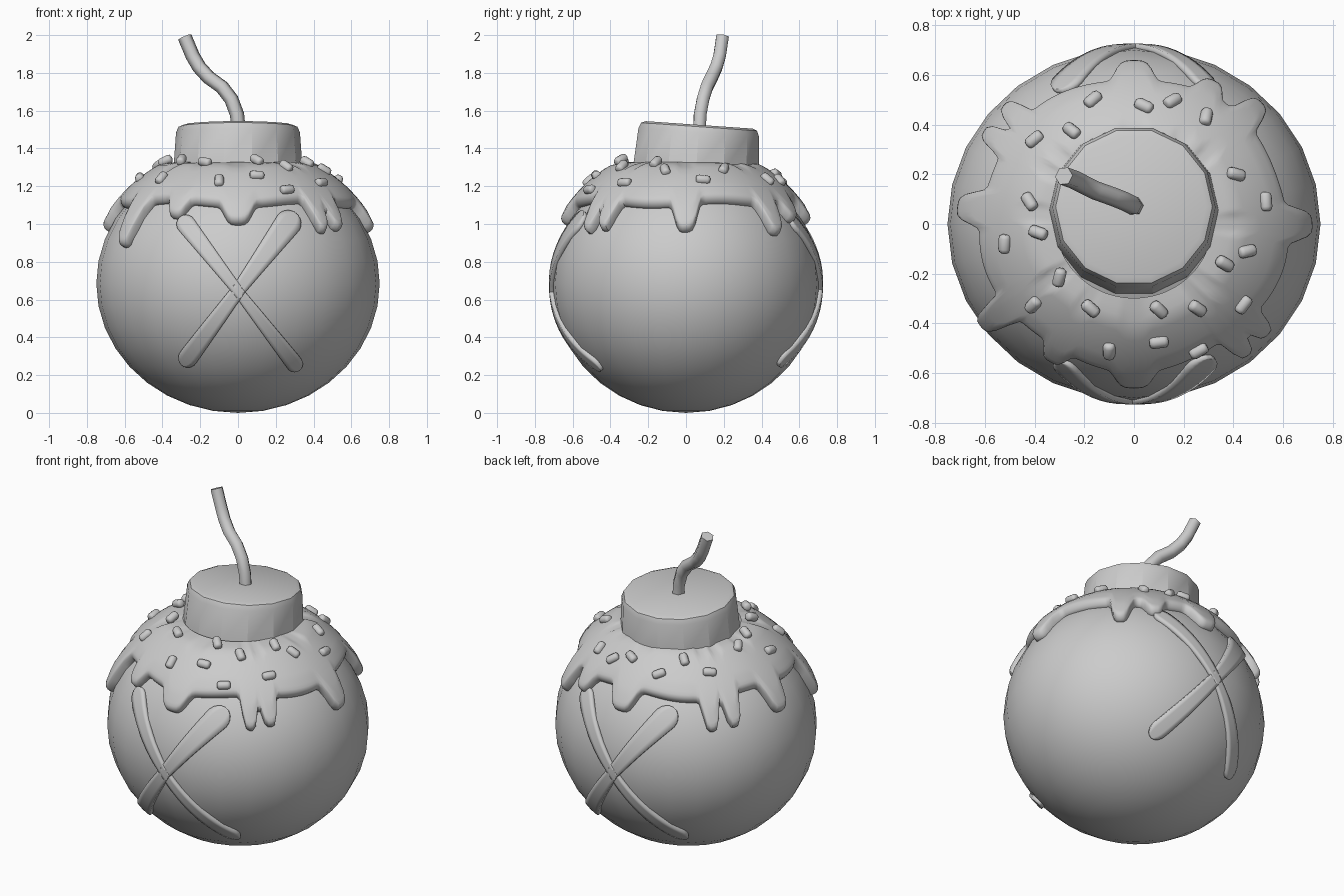
import bpy, bmesh
from math import sin, cos, pi, radians, sqrt, acos, exp
from mathutils import Vector, Matrix

if "Cube" in bpy.data.objects:
    bpy.data.objects.remove(bpy.data.objects["Cube"])

C = Vector((0, 0, 0.685))            # body centre
R = Vector((0.75, 0.71, 0.685))      # body radii


def surface(phi, az, off=0.0):
    """Point on the body at polar angle phi and azimuth az, pushed out by off."""
    n = Vector((sin(phi) * cos(az), sin(phi) * sin(az), cos(phi)))
    p = Vector([n[i] * R[i] for i in range(3)])
    nrm = Vector([n[i] / R[i] for i in range(3)]).normalized()
    return C + p + nrm * off


def grid_object(name, rows, closed=False, caps=False, angle=40):
    """Mesh made of rows of points, optionally closed around and capped."""
    bm = bmesh.new()
    vs = [[bm.verts.new(p) for p in row] for row in rows]
    n = len(rows[0])
    for a, b in zip(vs, vs[1:]):
        for j in range(n if closed else n - 1):
            k = (j + 1) % n
            bm.faces.new((a[j], a[k], b[k], b[j]))
    if caps:
        bm.faces.new(vs[0])
        bm.faces.new(vs[-1])
    bmesh.ops.recalc_face_normals(bm, faces=bm.faces)
    me = bpy.data.meshes.new(name)
    bm.to_mesh(me)
    bm.free()
    ob = bpy.data.objects.new(name, me)
    bpy.context.collection.objects.link(ob)
    smooth(ob, angle)
    return ob


def smooth(ob, angle):
    bpy.ops.object.select_all(action='DESELECT')
    bpy.context.view_layer.objects.active = ob
    ob.select_set(True)
    bpy.ops.object.shade_smooth_by_angle(angle=radians(angle))


def lathe_rows(profile, sides):
    return [[Vector((r * cos(2 * pi * j / sides), r * sin(2 * pi * j / sides), z))
             for j in range(sides)] for r, z in profile]


# Round body
bpy.ops.mesh.primitive_uv_sphere_add(segments=28, ring_count=18, radius=1, location=C)
body = bpy.context.object
body.name = "body"
body.scale = R
smooth(body, 60)

# Icing with drips: (azimuth, depth, half width) in degrees
DRIPS = [(0, .14, 6), (-41, .14, 4.2), (-50.5, .16, 4), (-90, .09, 7), (-120, .08, 5),
         (-145, .22, 5), (45, .15, 5), (62, .08, 5), (90, .11, 7), (136, .15, 4.2),
         (147, .15, 4.2), (174, .14, 6)]


def edge_phi(deg):
    z = 1.095 + 0.012 * sin(radians(deg * 5))
    for a, depth, w in DRIPS:
        d = (deg - a + 180) % 360 - 180
        z -= depth * exp(-(d / w) ** 4)
    return acos((z - C.z) / R.z)


N = 240
INNER = 0.42
tail = [(.07, .047), (.045, .046), (.025, .04), (.01, .028), (.002, .014), (0, 0), (.01, -.015)]
columns = []
for j in range(N):
    deg = 360 * j / N
    end = edge_phi(deg)
    col = []
    for i in range(10):
        t = i / 10
        off = .02 + .032 * min(1, t * 3.5)
        col.append(surface(INNER + (end - .07 - INNER) * t, radians(deg), off))
    for d, off in tail:
        col.append(surface(end - d, radians(deg), off))
    columns.append(col)
grid_object("icing", list(zip(*columns)), closed=True, angle=50)

# Sprinkles: x, y, direction in degrees
SPRINKLES = [
    (-.165, .5, 55), (.04, .475, -35), (.155, .495, 45), (.29, .43, 70), (-.25, .375, -45),
    (-.4, .34, 35), (-.42, .09, -50), (-.385, -.035, -15), (-.52, -.08, 80),
    (-.3, -.215, 70), (-.405, -.325, 45), (-.175, -.34, -45), (-.1, -.51, 85),
    (.1, -.345, -50), (.1, -.475, 5), (.255, -.34, -40), (.26, -.51, 35),
    (.44, -.325, 55), (.365, -.16, -30), (.455, -.11, 5), (.41, .2, -5), (.53, .09, 90)]
pill = [(.012, -.038), (.021, -.033), (.025, -.022), (.025, .022), (.021, .033), (.012, .038)]
first = None
for x, y, deg in SPRINKLES:
    if first is None:
        ob = first = grid_object("sprinkle", lathe_rows(pill, 10), True, True, 60)
    else:
        ob = bpy.data.objects.new("sprinkle", first.data)
        bpy.context.collection.objects.link(ob)
    grow = R + Vector((.055,) * 3)
    z = grow.z * sqrt(1 - (x / grow.x) ** 2 - (y / grow.y) ** 2)
    nrm = Vector((x / grow.x ** 2, y / grow.y ** 2, z / grow.z ** 2)).normalized()
    along = Vector((cos(radians(deg)), sin(radians(deg)), 0))
    along = (along - nrm * along.dot(nrm)).normalized()
    side = nrm.cross(along)
    m = Matrix((side, nrm, along)).transposed().to_4x4()
    m.translation = Vector((x, y, z + C.z))
    ob.matrix_world = m


# Raised cross on the front, and again on the back
def cross_bar(name, a, b, wa, wb):
    a, b = Vector(a), Vector(b)
    d = b - a
    length = d.length
    d.normalize()
    across = Vector((-d.y, d.x))
    rows, n = [], 32
    for i in range(n + 1):
        s = length * (1 - cos(pi * i / n)) / 2
        t = s / length
        w = (wa + (wb - wa) * t) * (0.55 + 0.45 * abs(2 * t - 1))
        e = min(s, length - s)
        if e < w:
            w *= sqrt(max(.03, 1 - (1 - e / w) ** 2))
        row = []
        for k in range(-2, 3):
            p = a + d * s + across * (w * k / 2)
            u, v = p.x / R.x, (p.y - C.z) / R.z
            row.append(Vector((p.x, -R.y * sqrt(1 - u * u - v * v), p.y)))
        rows.append(row)
    ob = grid_object(name, rows)
    mod = ob.modifiers.new("thickness", 'SOLIDIFY')
    mod.thickness = .032
    mod.offset = 0
    back = ob.copy()
    back.name = name + "_back"
    back.rotation_euler.z = pi
    bpy.context.collection.objects.link(back)


cross_bar("cross_bar_a", (-.30, 1.03), (.32, .235), .052, .045)
cross_bar("cross_bar_b", (.30, 1.05), (-.29, .26), .075, .052)

# Tapered neck cap, tilted a little to the back
neck = grid_object("neck_cap", lathe_rows(
    [(.342, -.12), (.328, .075), (.315, .105), (.29, .115)], 14), True, True, 25)
neck.location = (0, .062, 1.41)
neck.rotation_euler.x = radians(-4)

# Bent six-sided fuse
cu = bpy.data.curves.new("fuse", 'CURVE')
cu.dimensions = '3D'
cu.bevel_depth = .038
cu.bevel_resolution = 1
cu.use_fill_caps = True
path = [(.005, .07, 1.48), (-.005, .075, 1.58), (-.035, .09, 1.66), (-.085, .11, 1.725),
        (-.155, .135, 1.775), (-.205, .16, 1.83), (-.24, .178, 1.89), (-.282, .193, 1.99)]
sp = cu.splines.new('POLY')
sp.points.add(len(path) - 1)
for pt, co in zip(sp.points, path):
    pt.co = (*co, 1)
fuse = bpy.data.objects.new("fuse", cu)
bpy.context.collection.objects.link(fuse)
